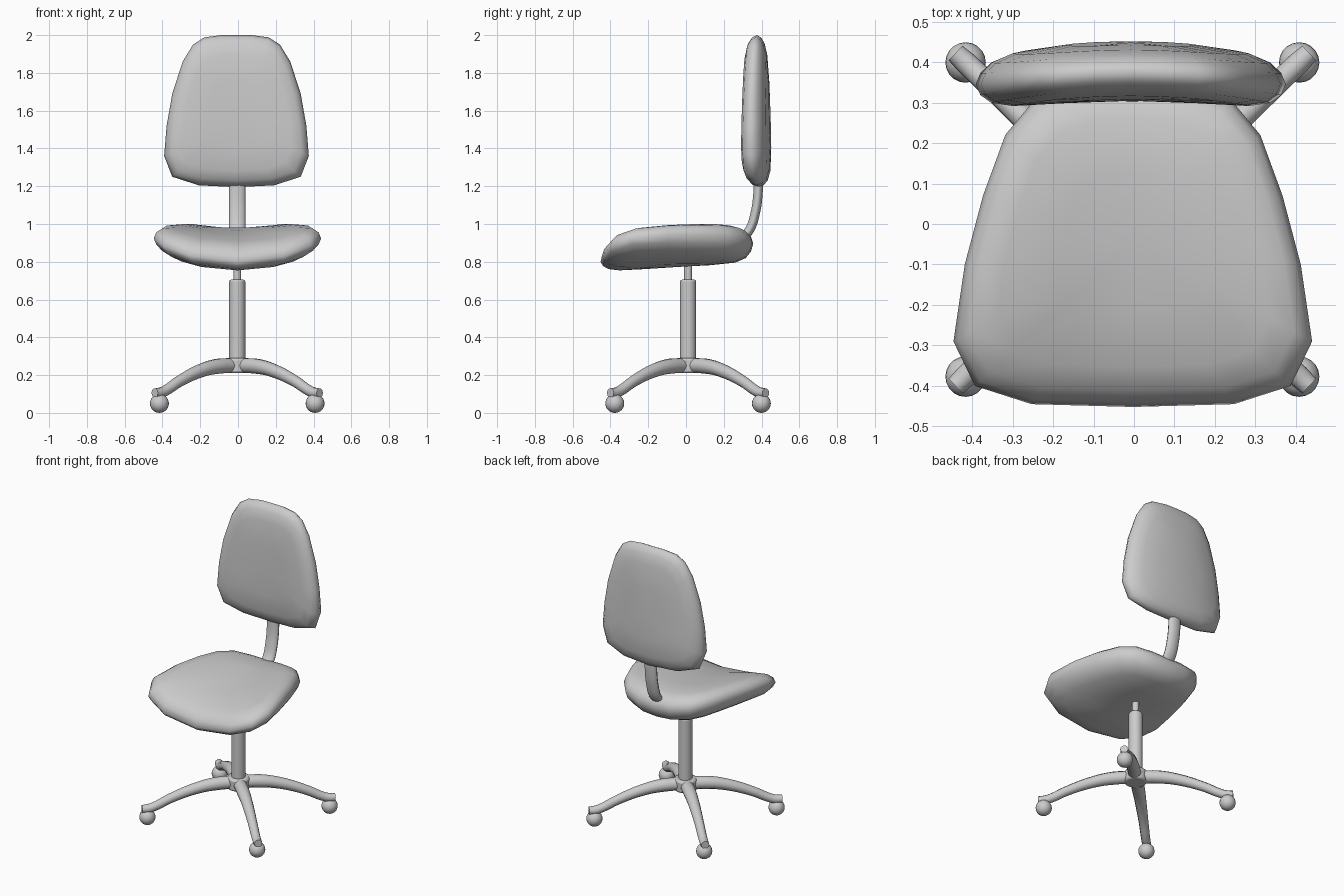
import bpy, bmesh, math
from mathutils import Vector

if "Cube" in bpy.data.objects:
    bpy.data.objects.remove(bpy.data.objects["Cube"])

CX, CY = -0.004, 0.011          # axis of the column and base
RINGS = [(0.97, 0.36), (0.9, 0.66), (0.76, 0.87), (0.42, 0.98)]


def smooth(ob):
    for p in ob.data.polygons:
        p.use_smooth = True


def cushion(name, half, centre, place):
    """Padded shape: mirrored outline shrunk in rings, place(u, v, h) puts it in space."""
    outline = half + [(-u, v) for u, v in reversed(half[1:-1])]
    bm = bmesh.new()

    def ring(s, h):
        return [bm.verts.new(place(u * s, centre + (v - centre) * s, h)) for u, v in outline]

    rim = ring(1, 0)
    n = len(outline)
    for side in (1, -1):
        prev = rim
        for s, h in RINGS:
            cur = ring(s, h * side)
            for i in range(n):
                j = (i + 1) % n
                bm.faces.new((prev[i], prev[j], cur[j], cur[i]))
            prev = cur
        tip = bm.verts.new(place(0, centre, side))
        for i in range(n):
            bm.faces.new((prev[i], prev[(i + 1) % n], tip))
    bmesh.ops.recalc_face_normals(bm, faces=bm.faces)
    me = bpy.data.meshes.new(name)
    bm.to_mesh(me)
    bm.free()
    ob = bpy.data.objects.new(name, me)
    bpy.context.collection.objects.link(ob)
    smooth(ob)


def tube(name, pts, radii, loc=(0, 0, 0), scale=(1, 1, 1)):
    """Round tube along a smooth path with its own radius at each point."""
    cu = bpy.data.curves.new(name, 'CURVE')
    cu.dimensions = '3D'
    cu.bevel_depth = 1
    cu.bevel_resolution = 3
    cu.use_fill_caps = True
    cu.resolution_u = 4
    sp = cu.splines.new('BEZIER')
    sp.bezier_points.add(len(pts) - 1)
    for bp, p, r in zip(sp.bezier_points, pts, radii):
        bp.co = p
        bp.radius = r
        bp.handle_left_type = bp.handle_right_type = 'AUTO'
    ob = bpy.data.objects.new(name, cu)
    ob.location, ob.scale = loc, scale
    bpy.context.collection.objects.link(ob)


def cylinder(name, r, z0, z1, bevel=0.0):
    bpy.ops.mesh.primitive_cylinder_add(vertices=20, radius=r, depth=z1 - z0,
                                        location=(CX, CY, (z0 + z1) / 2))
    ob = bpy.context.object
    ob.name = name
    if bevel:
        m = ob.modifiers.new("Bevel", 'BEVEL')
        m.width, m.segments = bevel, 2
    bpy.ops.object.shade_smooth_by_angle(angle=math.radians(40))


# Saddle-shaped seat
def seat_place(x, y, h):
    mid = 0.87 + 0.11 * y - 0.1 * y * y + 0.48 * x * x
    t = 0.1 if h > 0 else 0.095 + 0.06 * y
    return Vector((x - 0.003, y, mid + t * h))


cushion("seat",
        [(0, -0.452), (0.25, -0.445), (0.39, -0.40), (0.443, -0.29), (0.415, -0.1),
         (0.37, 0.07), (0.315, 0.22), (0.24, 0.31), (0.12, 0.35), (0, 0.356)],
        -0.04, seat_place)


# Curved backrest
def back_place(x, z, h):
    mid = 0.383 - 0.26 * x * x - 0.012 * (z - 1.4)
    t = (0.08 if h > 0 else 0.07) * (1 - 0.25 * (z - 1.4))
    return Vector((x - 0.008, mid - t * h, z))


cushion("backrest",
        [(0, 1.195), (0.2, 1.205), (0.34, 1.25), (0.383, 1.36), (0.37, 1.52), (0.34, 1.69),
         (0.285, 1.86), (0.23, 1.95), (0.17, 1.988), (0.08, 2.0), (0, 2.0)],
        1.56, back_place)

# Flattened bracket between seat and backrest
tube("back_support",
     [(0, 0.29, 0.92), (0, 0.334, 0.965), (0, 0.367, 1.06), (0, 0.381, 1.16), (0, 0.384, 1.28)],
     [0.026] * 5, loc=(CX, 0, 0), scale=(1.7, 1, 1))

# Gas lift column and hub
cylinder("column", 0.043, 0.24, 0.705, 0.01)
cylinder("piston", 0.021, 0.68, 0.82)
cylinder("hub", 0.07, 0.21, 0.29, 0.012)

# Four arched legs with ball casters
profile = [(0, 0.25, 0.041), (0.14, 0.247, 0.041), (0.26, 0.225, 0.036), (0.42, 0.168, 0.03),
           (0.53, 0.115, 0.028), (0.565, 0.106, 0.028), (0.6, 0.106, 0.025)]
d = Vector((0.412, 0.388)).normalized()
for sx in (-1, 1):
    for sy in (-1, 1):
        tube("base_leg", [(sx * d.x * r, sy * d.y * r, z) for r, z, _ in profile],
             [w for _, _, w in profile], loc=(CX, CY, 0))
        bpy.ops.mesh.primitive_uv_sphere_add(segments=20, ring_count=12, radius=0.05,
                                             location=(CX + sx * 0.412, CY + sy * 0.388, 0.05))
        ob = bpy.context.object
        ob.name = "caster"
        smooth(ob)
